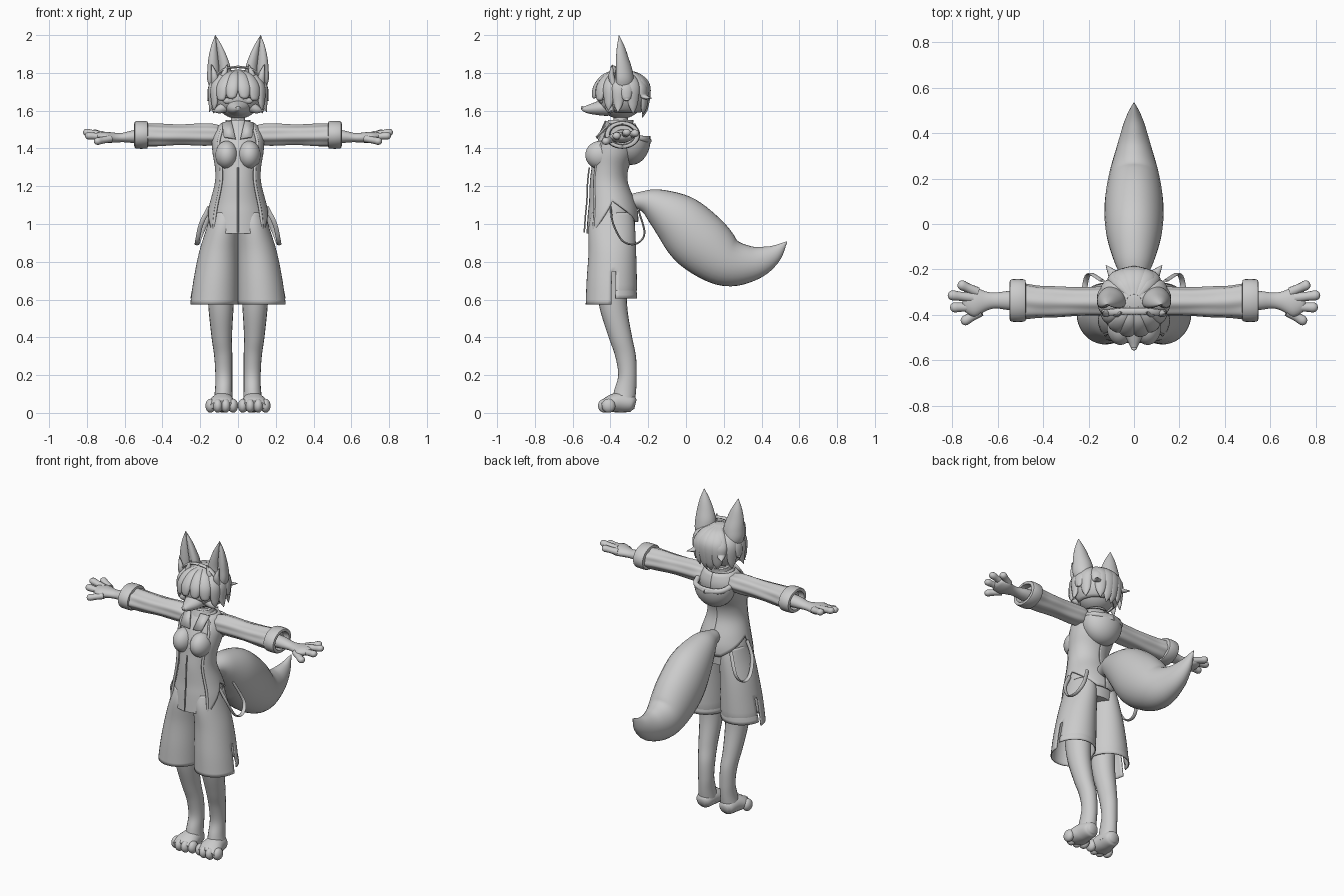
import bpy, bmesh
from math import sin, cos, pi, radians
from mathutils import Vector, Matrix

if "Cube" in bpy.data.objects:
    bpy.data.objects.remove(bpy.data.objects["Cube"])

clay = bpy.data.materials.new("clay_grey")
clay.use_nodes = True
clay.diffuse_color = (0.6, 0.6, 0.6, 1)
clay.node_tree.nodes["Principled BSDF"].inputs["Base Color"].default_value = (0.6, 0.6, 0.6, 1)
X, Y, Z = Vector((1, 0, 0)), Vector((0, 1, 0)), Vector((0, 0, 1))


def finish(name, bm, mirror=False, thick=0.0, angle=50):
    bmesh.ops.recalc_face_normals(bm, faces=bm.faces)
    me = bpy.data.meshes.new(name)
    bm.to_mesh(me)
    bm.free()
    me.materials.append(clay)
    me.shade_smooth()
    me.set_sharp_from_angle(angle=radians(angle))
    ob = bpy.data.objects.new(name, me)
    bpy.context.scene.collection.objects.link(ob)
    if thick:
        mod = ob.modifiers.new("thickness", "SOLIDIFY")
        mod.thickness, mod.offset = thick, 0
    if mirror:
        ob.modifiers.new("mirror", "MIRROR").use_mirror_merge = False
    return ob


def spline(keys, n=6):
    k = [Vector(p) for p in keys]
    k = [k[0] * 2 - k[1]] + k + [k[-1] * 2 - k[-2]]
    out = []
    for a, b, c, d in zip(k, k[1:], k[2:], k[3:]):
        for t in (i / n for i in range(n)):
            out.append(b + (c - a) * (t / 2) + (a * 2 - b * 5 + c * 4 - d) * (t * t / 2)
                       + (b * 3 - a - c * 3 + d) * (t ** 3 / 2))
    return out + [k[-2]]


def loft(name, keys, ref=X, sides=20, n=6, axis=None, shape=None, caps=True,
         edit=None, **kw):
    """Skin elliptical rings along a path; keys are x, y, z, radius along ref, other radius."""
    path = spline(keys, n)
    bm = bmesh.new()
    rings = []
    for i, k in enumerate(path):
        ahead, behind = path[min(i + 1, len(path) - 1)], path[max(i - 1, 0)]
        t = axis or (Vector(ahead[:3]) - Vector(behind[:3])).normalized()
        side = (ref - t * ref.dot(t)).normalized()
        other = t.cross(side)
        ring = []
        for j in range(sides):
            th = 2 * pi * j / sides
            m = shape(th, i / (len(path) - 1)) if shape else 1
            offset = side * max(k[3], .0008) * cos(th) + other * max(k[4], .0008) * sin(th)
            ring.append(bm.verts.new(Vector(k[:3]) + offset * m))
        rings.append(ring)
    for r, s in zip(rings, rings[1:]):
        for j in range(sides):
            q = (j + 1) % sides
            bm.faces.new((r[j], r[q], s[q], s[j]))
    if caps:
        bm.faces.new(rings[0])
        bm.faces.new(rings[-1])
    if edit:
        edit(bm)
    return finish(name, bm, **kw)


def ball(name, loc, radii, cut=None, **kw):
    bm = bmesh.new()
    bmesh.ops.create_uvsphere(bm, u_segments=32, v_segments=20, radius=1,
                              matrix=Matrix.LocRotScale(loc, None, radii))
    if cut:
        gone = [f for f in bm.faces if cut(f.calc_center_median())]
        bmesh.ops.delete(bm, geom=gone, context="FACES")
    return finish(name, bm, **kw)


def plate(name, points):
    bm = bmesh.new()
    bm.faces.new([bm.verts.new(p) for p in points])
    return finish(name, bm, mirror=True, thick=.009)


# Torso and bust
torso = [(0, -.40, .95, .155, .127), (0, -.395, 1.05, .147, .125), (0, -.40, 1.12, .13, .113),
         (0, -.417, 1.22, .105, .092), (0, -.41, 1.30, .105, .09), (0, -.385, 1.38, .118, .105),
         (0, -.36, 1.46, .12, .098), (0, -.35, 1.52, .085, .07), (0, -.345, 1.55, .045, .045)]
loft("shirt", torso, sides=32, axis=Z)
ball("bust", (.06, -.453, 1.365), (.06, .08, .075), mirror=True)
loft("neck", [(0, -.345, 1.48, .04, .04), (0, -.345, 1.62, .036, .036)], n=2)
sections = spline(torso)


def section(z):
    for a, b in zip(sections, sections[1:]):
        if a[2] <= z <= b[2]:
            return a.lerp(b, (z - a[2]) / (b[2] - a[2]))
    return sections[0] if z < sections[0][2] else sections[-1]


def on_torso(deg, z, out):
    s, a = section(z), radians(deg)
    return Vector((sin(a) * (s[3] + out), s[1] - cos(a) * (s[4] + out), z))


# Open jacket with a notched hem
bm = bmesh.new()
columns = []
for i in range(27):
    deg = 50 + 5 * i
    hem = 1.12 - (.17 * (95 - deg) / 45 if deg < 95 else .11 * min(1, (deg - 95) / 65))
    columns.append([bm.verts.new(on_torso(deg, hem + (1.53 - hem) * r / 24, .012))
                    for r in range(25)])
for a, b in zip(columns, columns[1:]):
    for r in range(24):
        bm.faces.new((a[r], b[r], b[r + 1], a[r + 1]))
finish("jacket", bm, mirror=True, thick=.01)
for name, deg, low, high, w in (("front_seam", 0, .955, 1.30, .004),
                                ("jacket_edge", 50, .96, 1.50, .008)):
    keys = [(*on_torso(deg, low + (high - low) * i / 8, .012), w, w) for i in range(9)]
    loft(name, keys, sides=8, n=3, mirror=deg > 0)
plate("lapel", [(.012, -.468, 1.45), (.035, -.425, 1.545), (.085, -.405, 1.535), (.075, -.475, 1.46)])
loft("collar", [(0, -.35, 1.49, .085, .078), (0, -.35, 1.525, .066, .066), (0, -.345, 1.55, .06, .062)],
     axis=Z, caps=False, thick=.01)

# Hood hanging on the back
ball("hood", (0, -.29, 1.445), (.12, .095, .125), cut=lambda c: c.z > 1.46, thick=.014)
loft("hood_rim", [(.115, -.36, 1.49, .016, .016), (.115, -.29, 1.465, .016, .016),
                  (.085, -.225, 1.45, .016, .016), (0, -.198, 1.44, .016, .016)],
     ref=Z, sides=10, mirror=True)


# Shorts, one open leg mirrored, with a side slit
def cut_shorts(bm):
    gone = [f for f in bm.faces if (c := f.calc_center_median()).z < .75
            and c.x > .15 and -.393 < c.y < -.375]
    bmesh.ops.delete(bm, geom=gone, context="FACES")
    for v in bm.verts:
        if v.co.z < .62 and v.co.y > -.39:
            v.co.z += .03


loft("shorts_leg", [(.07, -.39, 1.06, .07, .105), (.08, -.393, .98, .083, .12),
                    (.102, -.39, .85, .101, .123), (.117, -.393, .70, .116, .13),
                    (.126, -.395, .575, .124, .133)],
     sides=40, axis=-Z, caps=False, edit=cut_shorts, mirror=True, thick=.006)
strap = [(.15, -.40, 1.09), (.195, -.385, 1.0), (.215, -.335, .91), (.215, -.265, .895),
         (.195, -.22, .95), (.14, -.25, 1.07)]
loft("hip_strap", [(*p, .012, .005) for p in strap], sides=8, mirror=True)

# Legs, feet and toes
loft("leg", [(.09, -.395, .92, .08, .09), (.09, -.395, .70, .074, .083),
             (.09, -.383, .55, .066, .073), (.086, -.347, .40, .054, .062),
             (.078, -.32, .30, .048, .055), (.075, -.31, .20, .045, .049),
             (.076, -.322, .12, .046, .058), (.08, -.335, .04, .055, .062)], axis=-Z, mirror=True)
loft("foot", [(.08, -.268, .045, .025, .025), (.08, -.29, .05, .048, .045),
              (.082, -.35, .056, .06, .054), (.086, -.41, .046, .072, .042),
              (.086, -.445, .038, .06, .025)], mirror=True)
for i, (x, y) in enumerate(((.026, -.415), (.065, -.43), (.107, -.43), (.146, -.41))):
    ball(f"toe_{i + 1}", (x, y, .038), (.026, .036, .037), mirror=True)

# Sleeves, cuffs, hands
def folds(th, u):
    return 1 + .045 * cos(7 * th + 2 * u) + .03 * sin(14 * u) * cos(2 * th)


loft("sleeve", [(.09, -.34, 1.475, .05, .045), (.14, -.34, 1.473, .063, .056),
                (.28, -.343, 1.472, .062, .055), (.40, -.343, 1.47, .07, .057),
                (.49, -.34, 1.47, .076, .062)], ref=Y, axis=X, sides=56, n=8, shape=folds, mirror=True)
loft("cuff", [(x, -.337, 1.472, r * 1.28, r) for x, r in
              ((.475, .05), (.478, .066), (.486, .073), (.538, .073), (.547, .066), (.546, .054), (.51, .05))],
     ref=Y, axis=X, sides=32, n=2, mirror=True)
loft("hand", [(.47, -.337, 1.465, .045, .038), (.55, -.337, 1.463, .042, .034),
              (.61, -.337, 1.458, .035, .025), (.65, -.34, 1.457, .042, .026),
              (.70, -.345, 1.459, .064, .029), (.74, -.34, 1.463, .05, .022),
              (.755, -.34, 1.465, .03, .012)], ref=Y, axis=X, mirror=True)
for i, (root, tip) in enumerate((((.69, -.30, 1.465), (.775, -.262, 1.485)),
                                 ((.71, -.325, 1.47), (.82, -.312, 1.488)),
                                 ((.71, -.365, 1.462), (.81, -.368, 1.468)),
                                 ((.675, -.385, 1.452), (.76, -.435, 1.435)))):
    a, b = Vector(root), Vector(tip)
    keys = [(*a.lerp(b, t), r, r * .9) for t, r in
            ((0, .022), (.5, .02), (.8, .022), (.95, .015), (1, .003))]
    loft(f"finger_{i + 1}", keys, ref=Y, sides=12, n=4, mirror=True)

# Tail
loft("tail", [(0, -.31, 1.115, .035, .035), (0, -.24, 1.122, .055, .05), (0, -.16, 1.10, .088, .09),
              (0, -.04, 1.02, .122, .143), (0, .075, .905, .13, .162), (0, .21, .803, .112, .134),
              (0, .345, .792, .075, .095), (0, .455, .835, .04, .054), (0, .535, .907, .002, .002)],
     sides=28)

# Head, muzzle and eyes
ball("head", (0, -.345, 1.672), (.122, .125, .115))
loft("muzzle", [(0, -.42, 1.62, .065, .05), (0, -.47, 1.612, .05, .036),
                (0, -.52, 1.608, .026, .022), (0, -.548, 1.61, .012, .01), (0, -.555, 1.611, .002, .002)])
ball("nose", (0, -.549, 1.616), (.012, .008, .008))
ball("eye", (.055, -.448, 1.655), (.026, .012, .018), mirror=True)
loft("eyelid", [(.025, -.466, 1.662, .003, .003), (.055, -.463, 1.674, .006, .006),
                (.088, -.438, 1.66, .003, .003)], ref=Z, sides=8, mirror=True)
loft("cheek_tuft", [(.07, -.40, 1.62, .03, .03), (.105, -.40, 1.605, .02, .022),
                    (.14, -.395, 1.60, .002, .002)], ref=Z, sides=12, mirror=True)


# Hair cap and locks that run down from the crown
def scalp(az, el, s):
    a, e = radians(az), radians(el)
    return (.145 * s * sin(a) * cos(e), -.34 - .14 * s * cos(a) * cos(e), 1.685 + .13 * s * sin(e))


ball("hair_cap", (0, -.34, 1.685), (.145, .14, .13),
     cut=lambda c: c.z < 1.60 or (c.z < 1.72 and c.y < -.38), thick=.006)
for i, (az, drop, flick, w) in enumerate((
        (13, -8, 1.06, .035), (36, -14, 1.10, .036), (60, -32, 1.2, .034), (82, -34, 1.28, .036),
        (100, -12, 1.16, .036), (116, -38, 1.25, .038), (143, -6, 1.42, .036),
        (152, -42, 1.2, .04), (172, -50, 1.22, .042))):
    turn = Vector((cos(radians(az)), sin(radians(az)), 0))
    keys = [(*scalp(az, 78, .97), .012, .008), (*scalp(az, 48, 1.0), w * .8, .014),
            (*scalp(az, 18, 1.02), w, .017), (*scalp(az, drop * .6, 1.05), w * .7, .014),
            (*scalp(az, drop, flick), .002, .002)]
    loft(f"hair_lock_{i + 1}", keys, ref=turn, sides=12, n=5, mirror=True)
loft("hair_band", [(.135, -.39, 1.73, .014, .007), (.11, -.39, 1.79, .014, .007),
                   (.06, -.385, 1.823, .014, .007), (0, -.385, 1.832, .014, .007)],
     ref=Y, sides=10, mirror=True)


# Cupped ears with inner tufts
def cup(th, u):
    return 1 - 1.15 * max(0, -sin(th)) ** 3


loft("ear", [(.09, -.34, 1.70, .05, .055), (.10, -.342, 1.76, .062, .066), (.10, -.345, 1.82, .062, .06),
             (.106, -.35, 1.88, .05, .046), (.113, -.353, 1.94, .03, .028), (.12, -.355, 2.0, .001, .001)],
     axis=Z, sides=36, shape=cup, mirror=True)
for i, (x, tip_x) in enumerate(((.075, .055), (.125, .14))):
    loft(f"ear_tuft_{i + 1}", [(x, -.385, 1.74, .018, .016), (x, -.395, 1.785, .018, .016),
                               (tip_x, -.39, 1.845, .002, .002)], sides=10, mirror=True)
